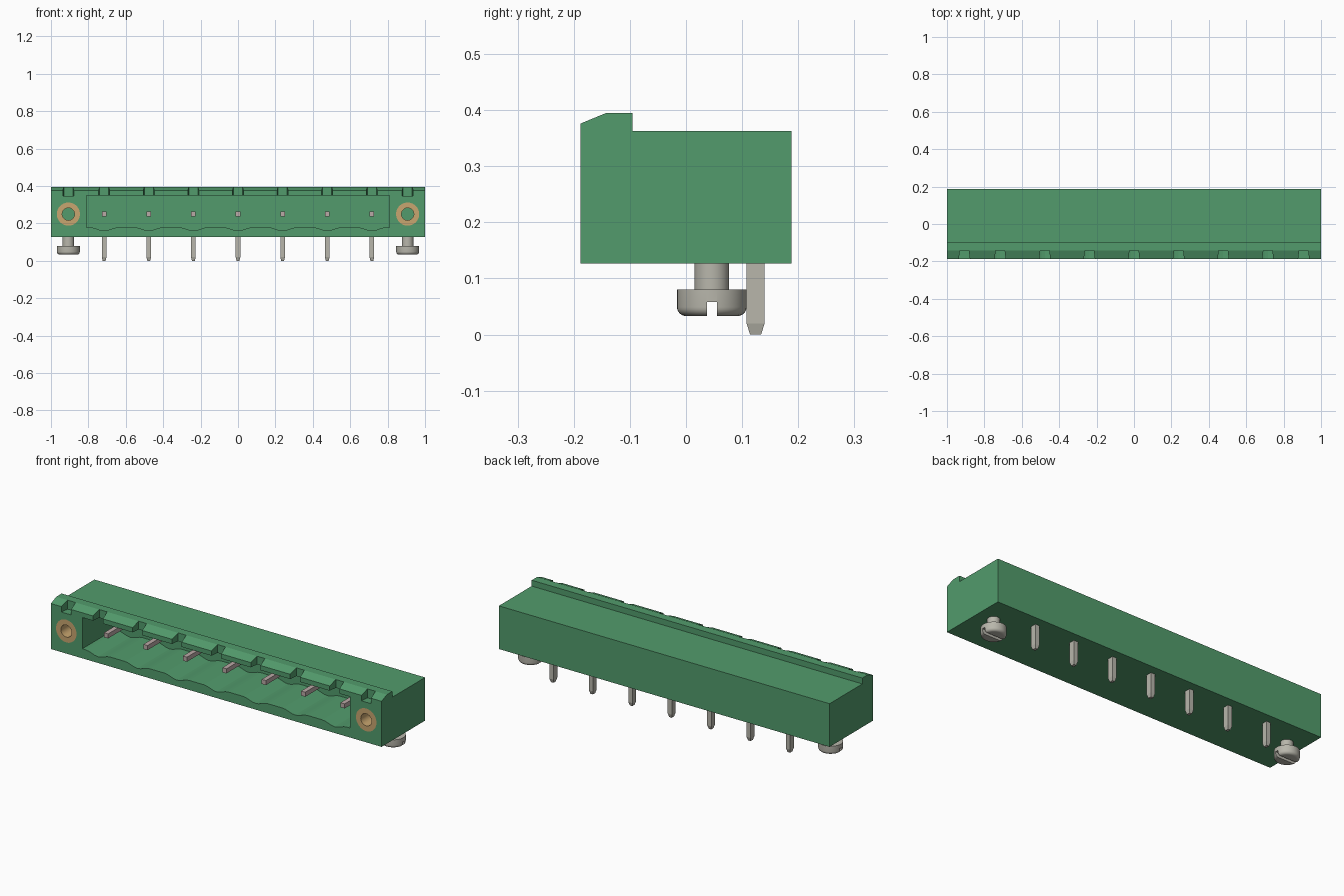
import bpy, bmesh, math
from mathutils import Vector

cube = bpy.data.objects.get("Cube")
if cube:
    bpy.data.objects.remove(cube, do_unlink=True)


def material(name, rgb):
    m = bpy.data.materials.new(name)
    m.use_nodes = True
    m.diffuse_color = (*rgb, 1)
    m.node_tree.nodes["Principled BSDF"].inputs["Base Color"].default_value = (*rgb, 1)
    return m


GREEN = material("green plastic", (0.085, 0.33, 0.15))
STEEL = material("grey metal", (0.48, 0.47, 0.41))
BRASS = material("brass", (0.58, 0.38, 0.16))
CONTACT = material("rosy tin", (0.50, 0.40, 0.39))

PITCH = 0.2385
PIN_X = [PITCH * i for i in range(-3, 4)]
FLANGE_X = (-0.907, 0.907)
AXIS_Z = 0.25


def finish(name, bm, mat, smooth=False):
    bmesh.ops.recalc_face_normals(bm, faces=bm.faces[:])
    mesh = bpy.data.meshes.new(name)
    bm.to_mesh(mesh)
    bm.free()
    mesh.materials.append(mat)
    ob = bpy.data.objects.new(name, mesh)
    bpy.context.collection.objects.link(ob)
    if smooth:
        select(ob)
        bpy.ops.object.shade_smooth_by_angle(angle=math.radians(35))
    return ob


def select(ob):
    bpy.ops.object.select_all(action='DESELECT')
    ob.select_set(True)
    bpy.context.view_layer.objects.active = ob


def prism(name, points, axis, start, end, mat):
    """Extrude a 2D outline along one axis; the outline uses the other two in order."""
    bm = bmesh.new()

    def place(p):
        co = list(p)
        co.insert("xyz".index(axis), start)
        return bm.verts.new(co)
    face = bm.faces.new([place(p) for p in points])
    step = Vector([end - start if a == axis else 0 for a in "xyz"])
    moved = bmesh.ops.extrude_face_region(bm, geom=[face])["geom"]
    bmesh.ops.translate(bm, vec=step, verts=[v for v in moved if isinstance(v, bmesh.types.BMVert)])
    if not face.is_valid or len(bm.faces) < len(points) + 2:
        bm.faces.new(bm.verts[:len(points)])
    return finish(name, bm, mat)


def box(name, x, y, z, mat):
    return prism(name, [(x[0], y[0]), (x[1], y[0]), (x[1], y[1]), (x[0], y[1])], "z", *z, mat)


def lathe(name, profile, centre, axis, mat, closed=False, sides=40):
    """Turn a (radius, height) profile about the z or y axis."""
    bm = bmesh.new()
    rings = []
    for r, h in profile:
        ring = []
        for i in range(sides):
            a = math.tau * i / sides
            u, v = r * math.cos(a), r * math.sin(a)
            co = (u, v, h) if axis == "z" else (u, h, v)
            ring.append(bm.verts.new(Vector(co) + Vector(centre)))
        rings.append(ring)
    pairs = list(zip(rings, rings[1:]))
    if closed:
        pairs.append((rings[-1], rings[0]))
    else:
        bm.faces.new(rings[0])
        bm.faces.new(rings[-1])
    for a, b in pairs:
        for i in range(sides):
            j = (i + 1) % sides
            bm.faces.new((a[i], a[j], b[j], b[i]))
    return finish(name, bm, mat, smooth=True)


def cut(target, cutter):
    mod = target.modifiers.new("cut", 'BOOLEAN')
    mod.operation = 'DIFFERENCE'
    mod.solver = 'EXACT'
    mod.object = cutter
    select(target)
    bpy.ops.object.modifier_apply(modifier=mod.name)
    bpy.data.objects.remove(cutter, do_unlink=True)


# Housing with the raised, chamfered front lip
housing = prism("housing", [(-0.188, 0.127), (0.188, 0.127), (0.188, 0.363), (-0.095, 0.363),
                            (-0.095, 0.395), (-0.142, 0.395), (-0.188, 0.376)],
                "x", -1, 1, GREEN)

# Plug cavity with a scalloped floor, one dip under each contact
floor = [(-0.81, 0.179)]
for px in PIN_X:
    for k in range(-4, 5):
        t = k / 4
        floor.append((px + 0.075 * t, 0.179 - 0.009 * (1 + math.cos(math.pi * t))))
floor.append((0.81, 0.179))
cut(housing, prism("cavity_cutter", floor + [(0.81, 0.35), (-0.81, 0.35)],
                   "y", -0.25, 0.09, GREEN))

# Coding notches along the lip
for nx in PIN_X + list(FLANGE_X):
    cut(housing, prism("notch_cutter", [(nx - 0.031, -0.2), (nx + 0.031, -0.2),
                                        (nx + 0.024, -0.142), (nx - 0.024, -0.142)],
                       "z", 0.346, 0.45, GREEN))

# Threaded inserts and mounting screws in both flanges
for side, fx in zip(("right", "left"), FLANGE_X):
    cut(housing, lathe("insert_cutter", [(0.062, -0.25), (0.062, 0.06)],
                       (fx, 0, AXIS_Z), "y", GREEN))
    lathe(side + "_insert", [(0.062, -0.188), (0.062, 0.06), (0.033, 0.06), (0.033, -0.188)],
          (fx, 0, AXIS_Z), "y", BRASS, closed=True)

    fillet = [(0.046 + 0.016 * math.sin(a), 0.049 - 0.016 * math.cos(a))
              for a in (math.radians(15 * i) for i in range(7))]
    screw = lathe(side + "_screw", fillet + [(0.062, 0.08), (0.031, 0.08), (0.031, 0.135)],
                  (fx, 0.046, 0), "z", STEEL)
    cut(screw, box("slot_cutter", (fx - 0.1, fx + 0.1), (0.037, 0.055), (0, 0.058), STEEL))

# Contacts: horizontal blade in the cavity, tapered solder leg below
for n, px in enumerate(PIN_X, 1):
    box(f"contact_blade_{n}", (px - 0.0125, px + 0.0125), (-0.118, 0.124),
        (AXIS_Z - 0.0125, AXIS_Z + 0.0125), CONTACT)
    leg = box(f"solder_leg_{n}", (px - 0.0125, px + 0.0125), (0.108, 0.14), (0.02, 0.262), STEEL)
    bm = bmesh.new()
    bm.from_mesh(leg.data)
    bottom = min(bm.faces, key=lambda f: f.calc_center_median().z)
    tip = bmesh.ops.extrude_face_region(bm, geom=[bottom])["geom"]
    bmesh.ops.delete(bm, geom=[bottom] if bottom.is_valid else [], context='FACES_ONLY')
    for v in (g for g in tip if isinstance(g, bmesh.types.BMVert)):
        v.co = (px + (v.co.x - px) * 0.6, 0.124 + (v.co.y - 0.124) * 0.62, 0)
    bmesh.ops.recalc_face_normals(bm, faces=bm.faces[:])
    bm.to_mesh(leg.data)
    bm.free()
